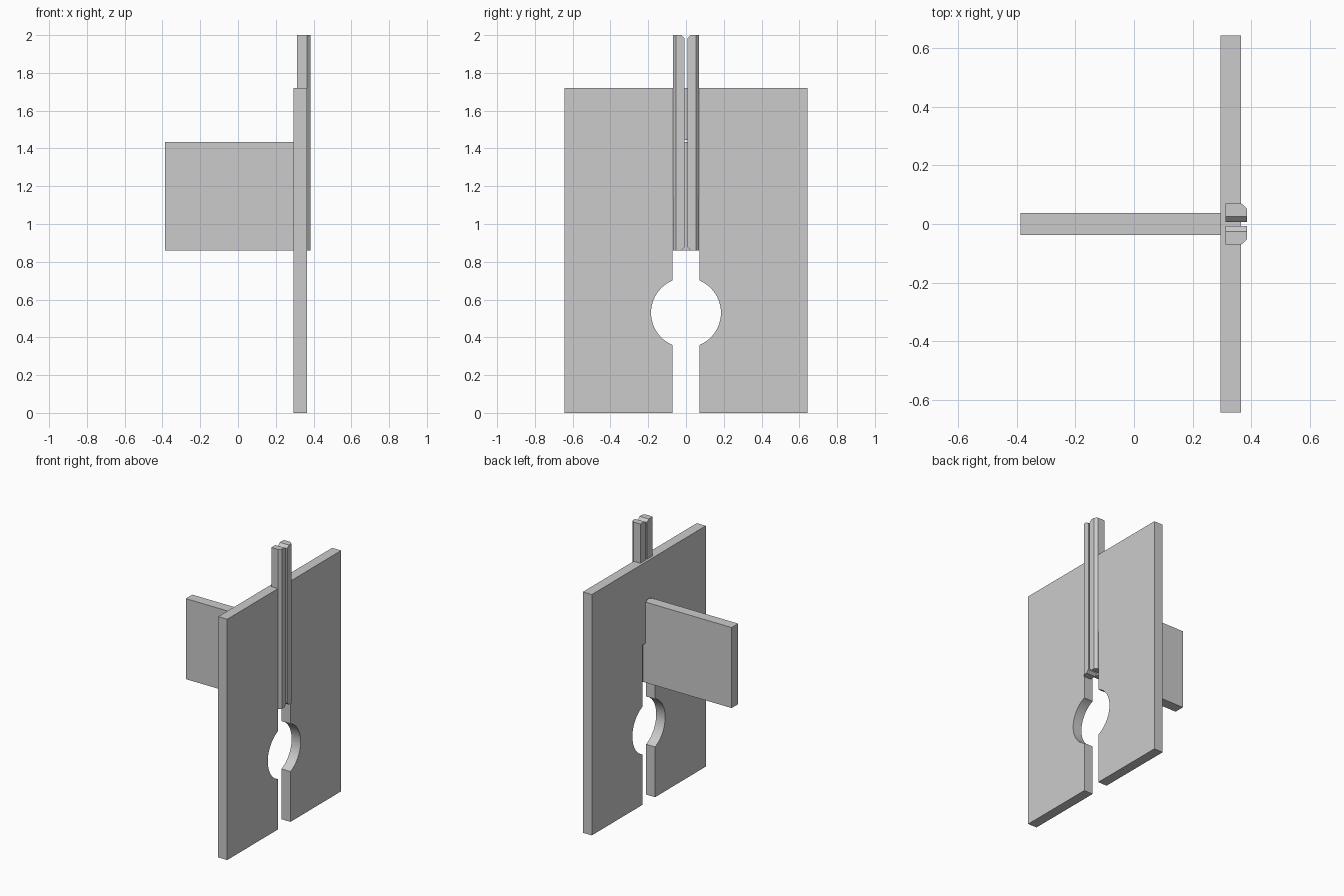
import bpy, bmesh, math
from mathutils import Vector

if "Cube" in bpy.data.objects:
    bpy.data.objects.remove(bpy.data.objects["Cube"])


def prism(name, outline, offset):
    """Extrude a closed 3D outline along an offset."""
    bm = bmesh.new()
    face = bm.faces.new([bm.verts.new(p) for p in outline])
    ext = bmesh.ops.extrude_face_region(bm, geom=[face])
    moved = [g for g in ext["geom"] if isinstance(g, bmesh.types.BMVert)]
    bmesh.ops.translate(bm, vec=Vector(offset), verts=moved)
    bmesh.ops.recalc_face_normals(bm, faces=bm.faces)
    mesh = bpy.data.meshes.new(name)
    bm.to_mesh(mesh)
    bm.free()
    obj = bpy.data.objects.new(name, mesh)
    bpy.context.collection.objects.link(obj)
    return obj


# slotted plate: half outline in y, z, then mirrored
half, slot, hole_r, hole_z = 0.643, 0.071, 0.185, 0.53
right = [(half, 1.72), (half, 0), (slot, 0)]
a = math.acos(slot / hole_r)
for i in range(25):
    t = -a + 2 * a * i / 24
    right.append((hole_r * math.cos(t), hole_z + hole_r * math.sin(t)))
right += [(slot, 1.14), (0.039, 1.14), (0.039, 1.42), (0.02, 1.445)]
outline = right + [(-y, z) for y, z in reversed(right)]
prism("plate", [(0.294, y, z) for y, z in outline], (0.071, 0, 0))

# fin passing through the slot to the back of the rails
prism("fin", [(-0.387, -0.037, 0.86), (0.312, -0.037, 0.86),
              (0.312, 0.037, 0.86), (-0.387, 0.037, 0.86)], (0, 0, 0.575))

# pair of rails with a chamfered outer edge and bevelled gap ends
section = [(0.312, 0.007), (0.312, 0.07), (0.366, 0.07),
           (0.385, 0.052), (0.385, 0.007)]
for side, name in ((1, "rail_left"), (-1, "rail_right")):
    rail = prism(name, [(x, y * side, 0.86) for x, y in section], (0, 0, 1.14))
    bm = bmesh.new()
    bm.from_mesh(rail.data)
    ends = [e for e in bm.edges
            if all(abs(v.co.y) < 0.01 for v in e.verts)
            and abs(e.verts[0].co.z - e.verts[1].co.z) < 1e-4]
    bmesh.ops.bevel(bm, geom=ends, offset=0.018, segments=1, affect='EDGES')
    bm.to_mesh(rail.data)
    bm.free()
